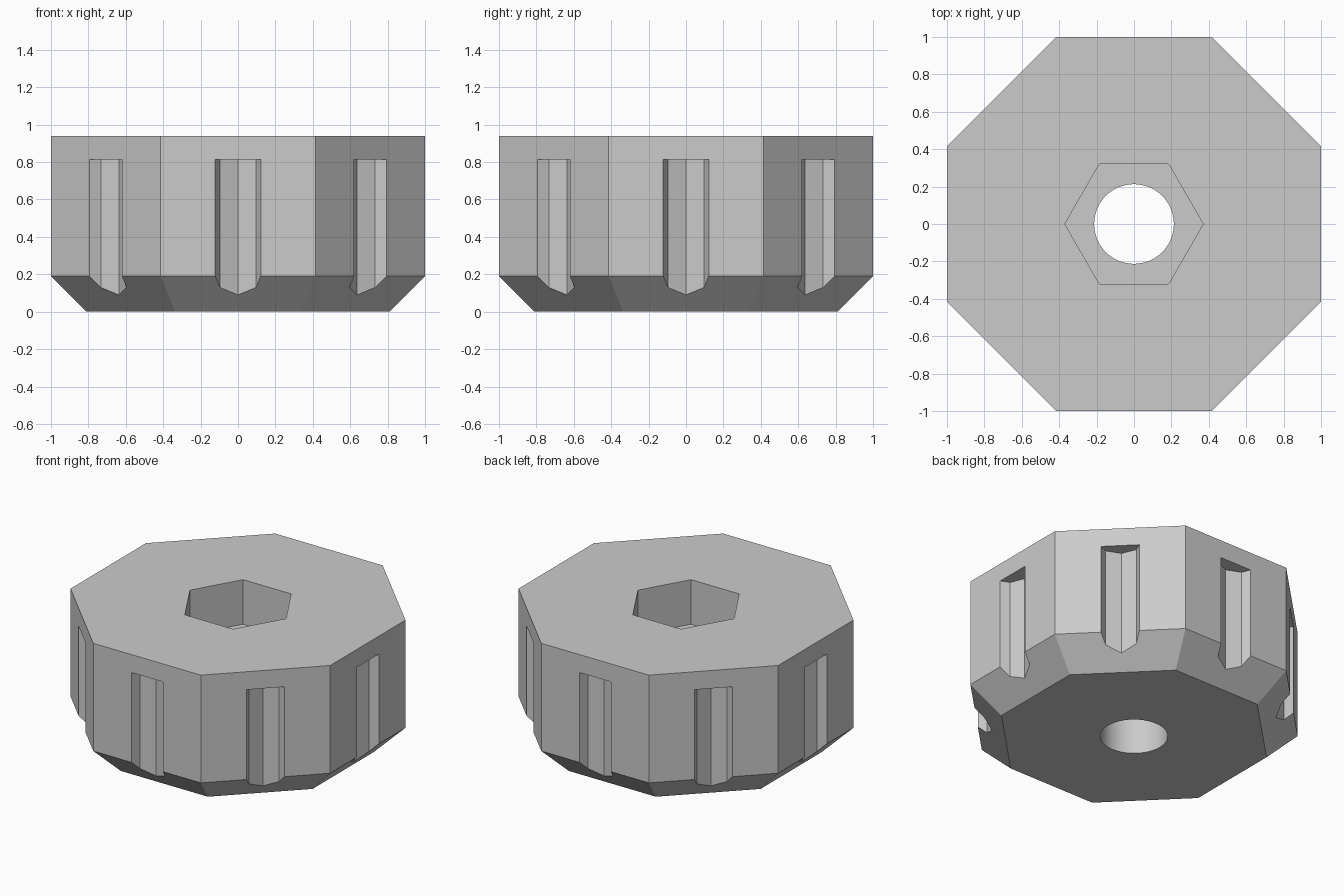
import bpy
import bmesh
from math import cos, pi, radians, sin

default = bpy.data.objects.get("Cube")
if default:
    bpy.data.objects.remove(default, do_unlink=True)

HEIGHT = 0.94
CHAMFER = 0.19

grey = bpy.data.materials.new("light_grey")
grey.use_nodes = True
grey.diffuse_color = (0.6, 0.6, 0.6, 1)
grey.node_tree.nodes["Principled BSDF"].inputs["Base Color"].default_value = (0.6, 0.6, 0.6, 1)


def add_prism(bm, sides, levels, turn=0.0, centre=(0, 0)):
    """Stack regular polygons given as (radius, height) levels and cap both ends."""
    rings = []
    for radius, z in levels:
        angles = [turn + 2 * pi * i / sides for i in range(sides)]
        rings.append([bm.verts.new((centre[0] + radius * cos(a),
                                    centre[1] + radius * sin(a), z)) for a in angles])
    for low, high in zip(rings, rings[1:]):
        for i in range(sides):
            j = (i + 1) % sides
            bm.faces.new((low[i], low[j], high[j], high[i]))
    bm.faces.new(rings[0][::-1])
    bm.faces.new(rings[-1])


def make_object(name, bm):
    mesh = bpy.data.meshes.new(name)
    bm.to_mesh(mesh)
    bm.free()
    mesh.materials.append(grey)
    obj = bpy.data.objects.new(name, mesh)
    bpy.context.collection.objects.link(obj)
    return obj


# Octagonal body with a chamfered lower rim
bm = bmesh.new()
to_corner = 1 / cos(pi / 8)
add_prism(bm, 8, [((1 - CHAMFER) * to_corner, 0), (to_corner, CHAMFER),
                  (to_corner, HEIGHT)], pi / 8)
knob = make_object("knob_body", bm)

# Eight-sided grip grooves, one in the middle of each side
bm = bmesh.new()
for k in range(8):
    a = k * pi / 4
    add_prism(bm, 8, [(0.137, -0.1), (0.137, 0.815)], a, (1.037 * cos(a), 1.037 * sin(a)))
grooves = make_object("groove_cutter", bm)

# Hexagonal pocket in the top
bm = bmesh.new()
add_prism(bm, 6, [(0.37, HEIGHT - 0.31), (0.37, HEIGHT + 0.1)])
pocket = make_object("pocket_cutter", bm)

# Round hole all the way through
bm = bmesh.new()
add_prism(bm, 64, [(0.213, -0.1), (0.213, HEIGHT + 0.2)])
bore = make_object("bore_cutter", bm)

# Cut the body, then discard the cutters
bpy.ops.object.select_all(action="DESELECT")
knob.select_set(True)
bpy.context.view_layer.objects.active = knob
for cutter in (grooves, pocket, bore):
    cutter.hide_render = True
    mod = knob.modifiers.new(cutter.name, "BOOLEAN")
    mod.operation = "DIFFERENCE"
    mod.solver = "EXACT"
    mod.object = cutter
    bpy.ops.object.modifier_apply(modifier=mod.name)
    bpy.data.objects.remove(cutter, do_unlink=True)

bpy.ops.object.shade_smooth_by_angle(angle=radians(20))
